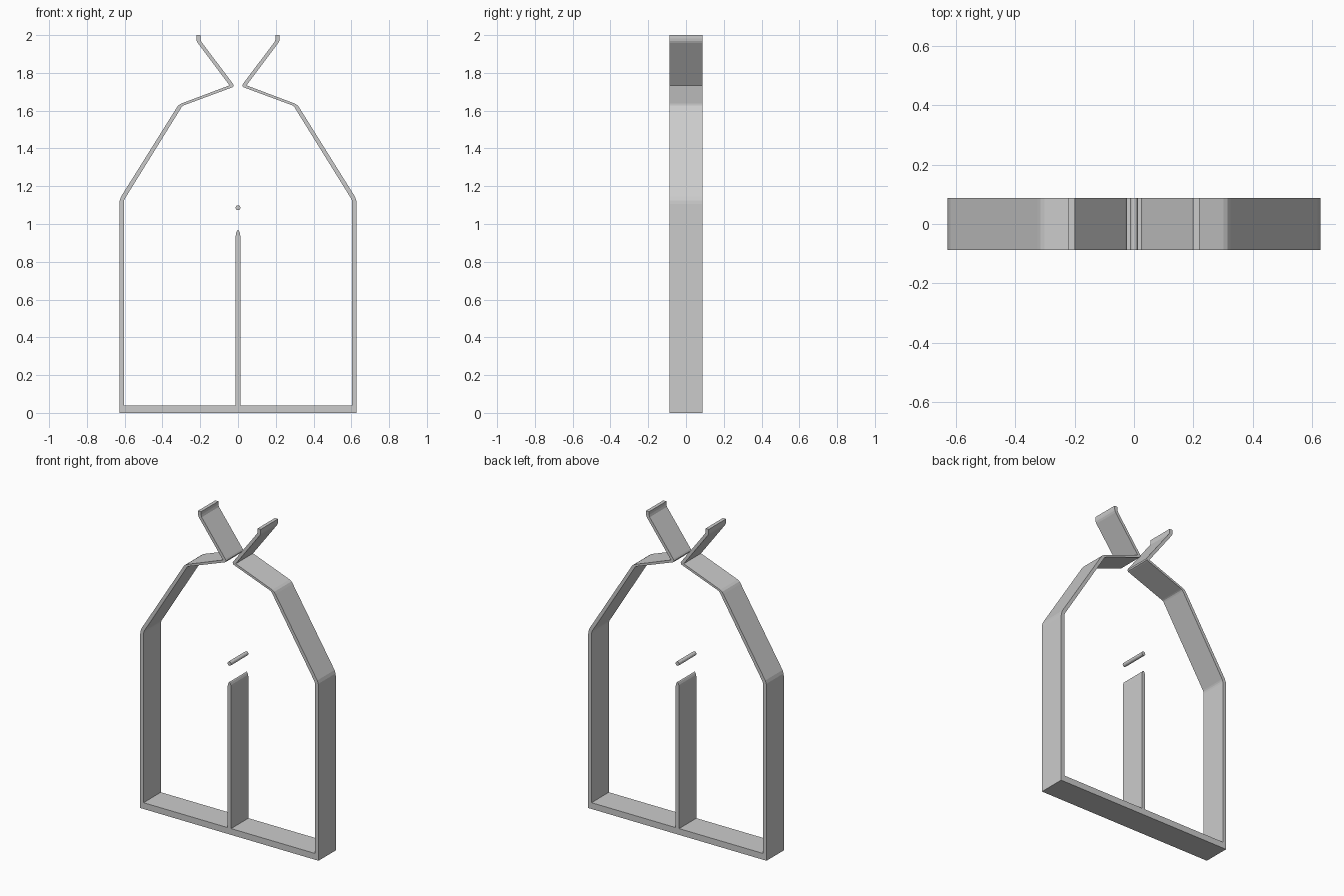
import bpy, bmesh, math

if "Cube" in bpy.data.objects:
    bpy.data.objects.remove(bpy.data.objects["Cube"])

HALF_DEPTH = 0.087


def extrude_profile(name, points):
    """Extrude an x/z outline through the full depth."""
    bm = bmesh.new()
    face = bm.faces.new([bm.verts.new((x, -HALF_DEPTH, z)) for x, z in points])
    out = bmesh.ops.extrude_face_region(bm, geom=[face])
    verts = [g for g in out["geom"] if isinstance(g, bmesh.types.BMVert)]
    bmesh.ops.translate(bm, verts=verts, vec=(0, 2 * HALF_DEPTH, 0))
    bmesh.ops.recalc_face_normals(bm, faces=bm.faces)
    mesh = bpy.data.meshes.new(name)
    bm.to_mesh(mesh)
    bm.free()
    ob = bpy.data.objects.new(name, mesh)
    bpy.context.collection.objects.link(ob)
    return ob


# Bent side wall with pinched neck and flared lip
wall = [
    # outside, going up
    (0.628, 0.0), (0.628, 1.105), (0.626, 1.125), (0.619, 1.145),
    (0.325, 1.615), (0.316, 1.628), (0.302, 1.637), (0.045, 1.734),
    (0.213, 1.958), (0.219, 1.970), (0.221, 1.982), (0.221, 2.0),
    # inside, going down
    (0.199, 2.0), (0.199, 1.980), (0.195, 1.966),
    (0.028, 1.744), (0.023, 1.735), (0.026, 1.726), (0.034, 1.722),
    (0.285, 1.629), (0.293, 1.625), (0.299, 1.618),
    (0.598, 1.136), (0.602, 1.127), (0.604, 1.115), (0.604, 0.0),
]
for side, sign in (("right", 1), ("left", -1)):
    extrude_profile(side + "_wall", [(sign * x, z) for x, z in wall])

# Floor bar between the walls
extrude_profile("floor_bar", [(-0.604, 0), (0.604, 0), (0.604, 0.04), (-0.604, 0.04)])

# Centre divider with pointed round top
half = [(0.0125, 0.04), (0.0125, 0.935), (0.010, 0.952), (0.005, 0.965)]
extrude_profile("centre_divider", half + [(0, 0.97)] + [(-x, z) for x, z in reversed(half)])

# Loose cross pin above the divider
extrude_profile("cross_pin", [(0.013 * math.cos(a * math.tau / 16), 1.086 + 0.013 * math.sin(a * math.tau / 16))
                              for a in range(16)])
